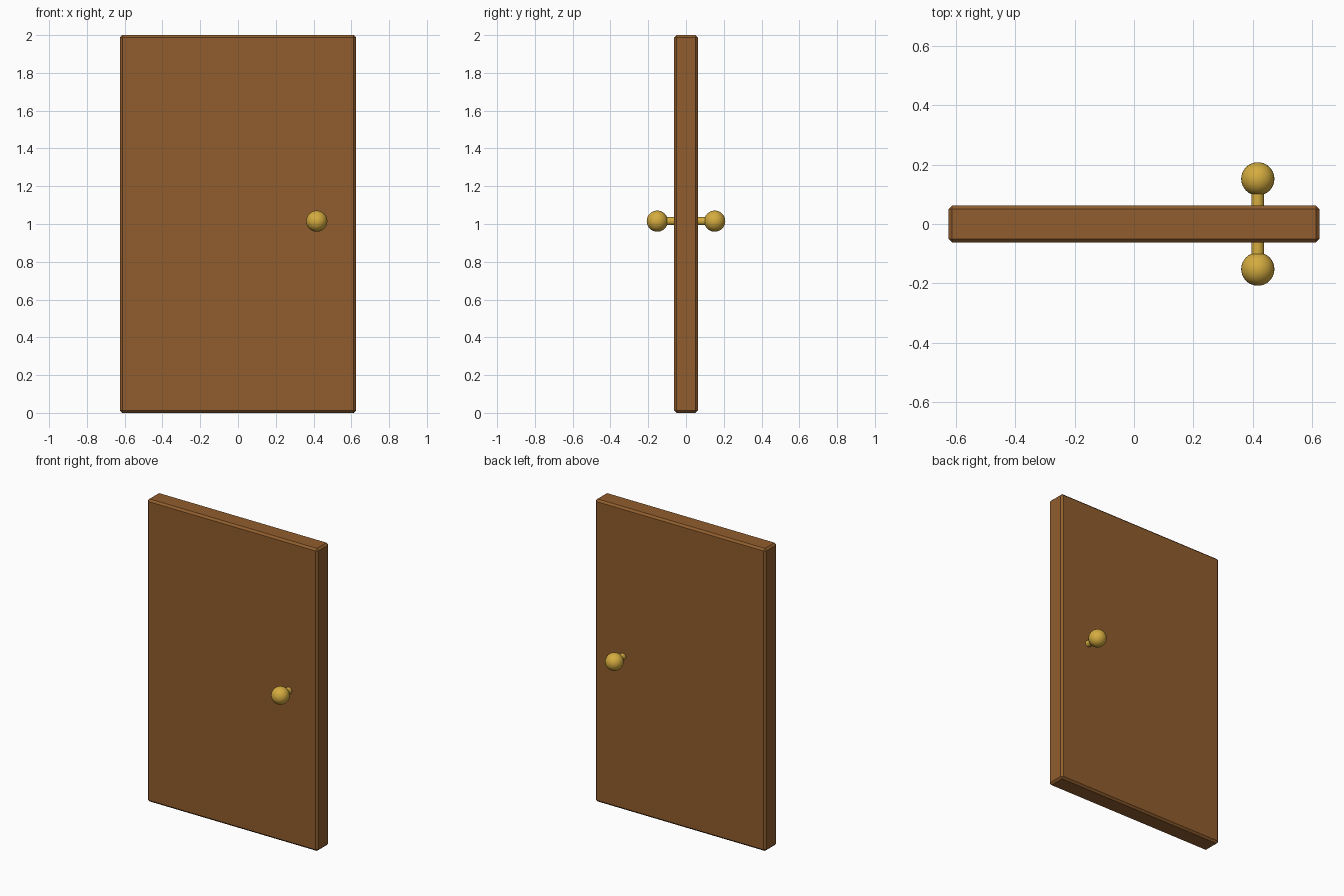
import bpy, math

if "Cube" in bpy.data.objects:
    bpy.data.objects.remove(bpy.data.objects["Cube"])

def material(name, color):
    m = bpy.data.materials.new(name)
    m.diffuse_color = color
    m.use_nodes = True
    m.node_tree.nodes["Principled BSDF"].inputs["Base Color"].default_value = m.diffuse_color
    return m

wood = material("wood", (0.28, 0.11, 0.027, 1))
brass = material("brass", (0.66, 0.41, 0.05, 1))

KNOB_X, KNOB_Z, KNOB_Y, KNOB_R = 0.417, 1.015, 0.152, 0.056

# Door slab with a single-step chamfer on every edge
bpy.ops.mesh.primitive_cube_add(size=1, location=(0, 0, 1))
door = bpy.context.object
door.name = "door_panel"
door.scale = (1.25, 0.125, 2.0)
bpy.ops.object.transform_apply(location=False, rotation=False, scale=True)
door.data.materials.append(wood)
bevel = door.modifiers.new("chamfer", 'BEVEL')
bevel.width = 0.0125
bevel.segments = 1

# Spindle running through the door
bpy.ops.mesh.primitive_cylinder_add(vertices=32, radius=0.0215, depth=2 * KNOB_Y,
                                    location=(KNOB_X, 0, KNOB_Z),
                                    rotation=(math.pi / 2, 0, 0))
spindle = bpy.context.object
spindle.name = "knob_spindle"
spindle.data.materials.append(brass)
bpy.ops.object.shade_smooth_by_angle()

# Round knob on each face
for side, name in ((-1, "front_knob"), (1, "back_knob")):
    bpy.ops.mesh.primitive_uv_sphere_add(segments=32, ring_count=16, radius=KNOB_R,
                                         location=(KNOB_X, side * KNOB_Y, KNOB_Z))
    knob = bpy.context.object
    knob.name = name
    knob.data.materials.append(brass)
    bpy.ops.object.shade_smooth()
